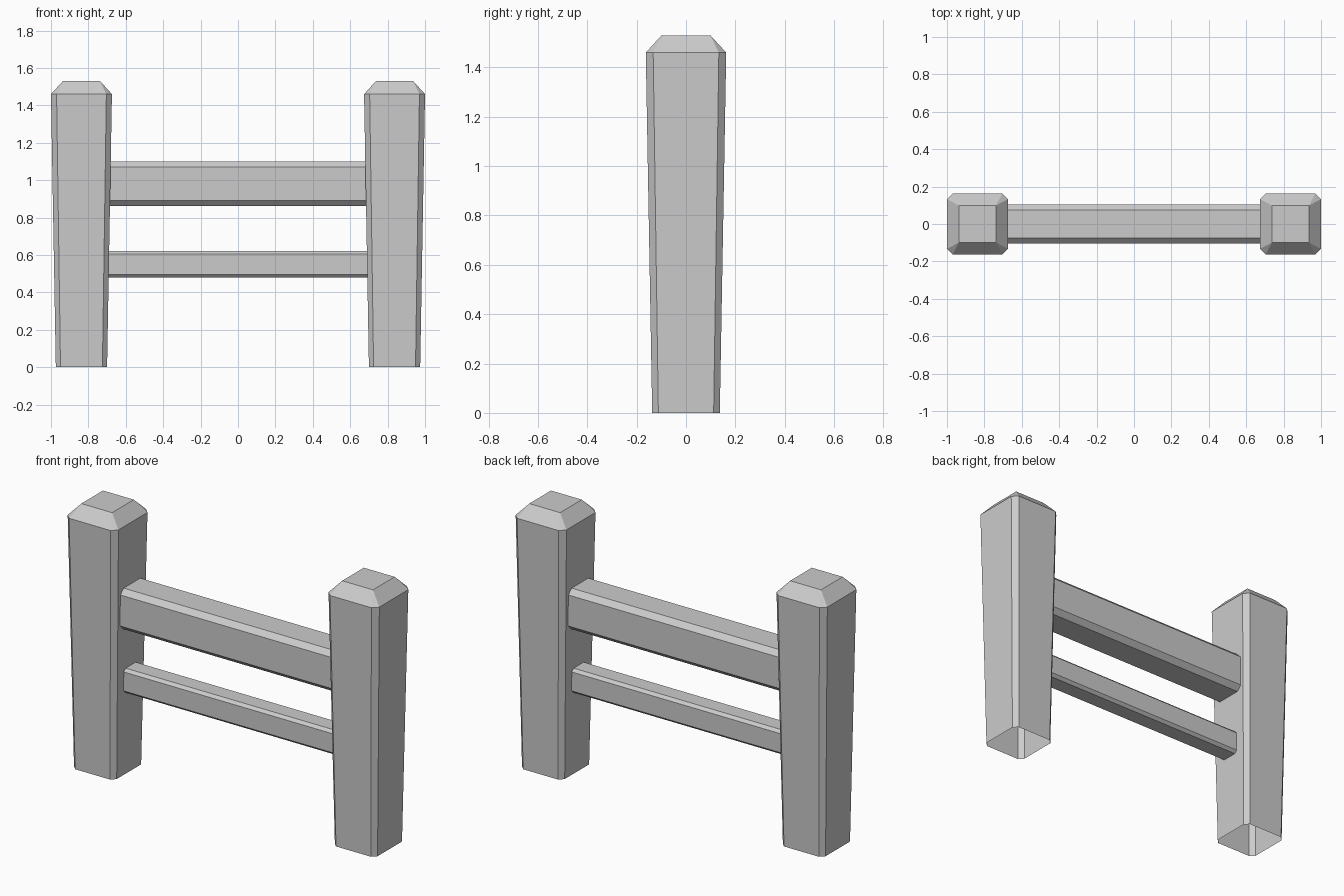
import bpy, bmesh

if "Cube" in bpy.data.objects:
    bpy.data.objects.remove(bpy.data.objects["Cube"])


def chamfered(hu, hv, c):
    """Eight-sided outline: rectangle with cut corners."""
    return [(hu - c, -hv), (hu, -hv + c), (hu, hv - c), (hu - c, hv),
            (-hu + c, hv), (-hu, hv - c), (-hu, -hv + c), (-hu + c, -hv)]


def make_object(name, bm):
    bmesh.ops.recalc_face_normals(bm, faces=bm.faces)
    mesh = bpy.data.meshes.new(name)
    bm.to_mesh(mesh)
    bm.free()
    obj = bpy.data.objects.new(name, mesh)
    bpy.context.collection.objects.link(obj)
    return obj


def bridge(bm, a, b):
    n = len(a)
    for i in range(n):
        j = (i + 1) % n
        bm.faces.new((a[i], a[j], b[j], b[i]))


def post(name, x):
    bm = bmesh.new()
    # flared shaft, open underneath
    low = [bm.verts.new((u, v, 0)) for u, v in chamfered(0.137, 0.137, 0.025)]
    high = [bm.verts.new((u, v, 1.46)) for u, v in chamfered(0.163, 0.163, 0.03)]
    bridge(bm, low, high)
    # sloped cap rising to a smaller square top
    t = 0.099
    top = [bm.verts.new((u, v, 1.53)) for u, v in ((t, -t), (t, t), (-t, t), (-t, -t))]
    for k in range(4):
        a, b, c = high[2 * k], high[2 * k + 1], high[(2 * k + 2) % 8]
        bm.faces.new((a, b, top[k]))
        bm.faces.new((b, c, top[(k + 1) % 4], top[k]))
    bm.faces.new(top)
    make_object(name, bm).location.x = x


def rail(name, z, half_depth, half_height, chamfer):
    bm = bmesh.new()
    outline = chamfered(half_depth, half_height, chamfer)
    ends = [[bm.verts.new((x, u, v)) for u, v in outline] for x in (-0.71, 0.71)]
    bridge(bm, *ends)
    for e in ends:
        bm.faces.new(e)
    make_object(name, bm).location.z = z


# Two posts joined by a thick upper rail and a thin lower rail
post("left_post", -0.837)
post("right_post", 0.837)
rail("upper_rail", 0.98, 0.105, 0.119, 0.029)
rail("lower_rail", 0.55, 0.062, 0.071, 0.016)
